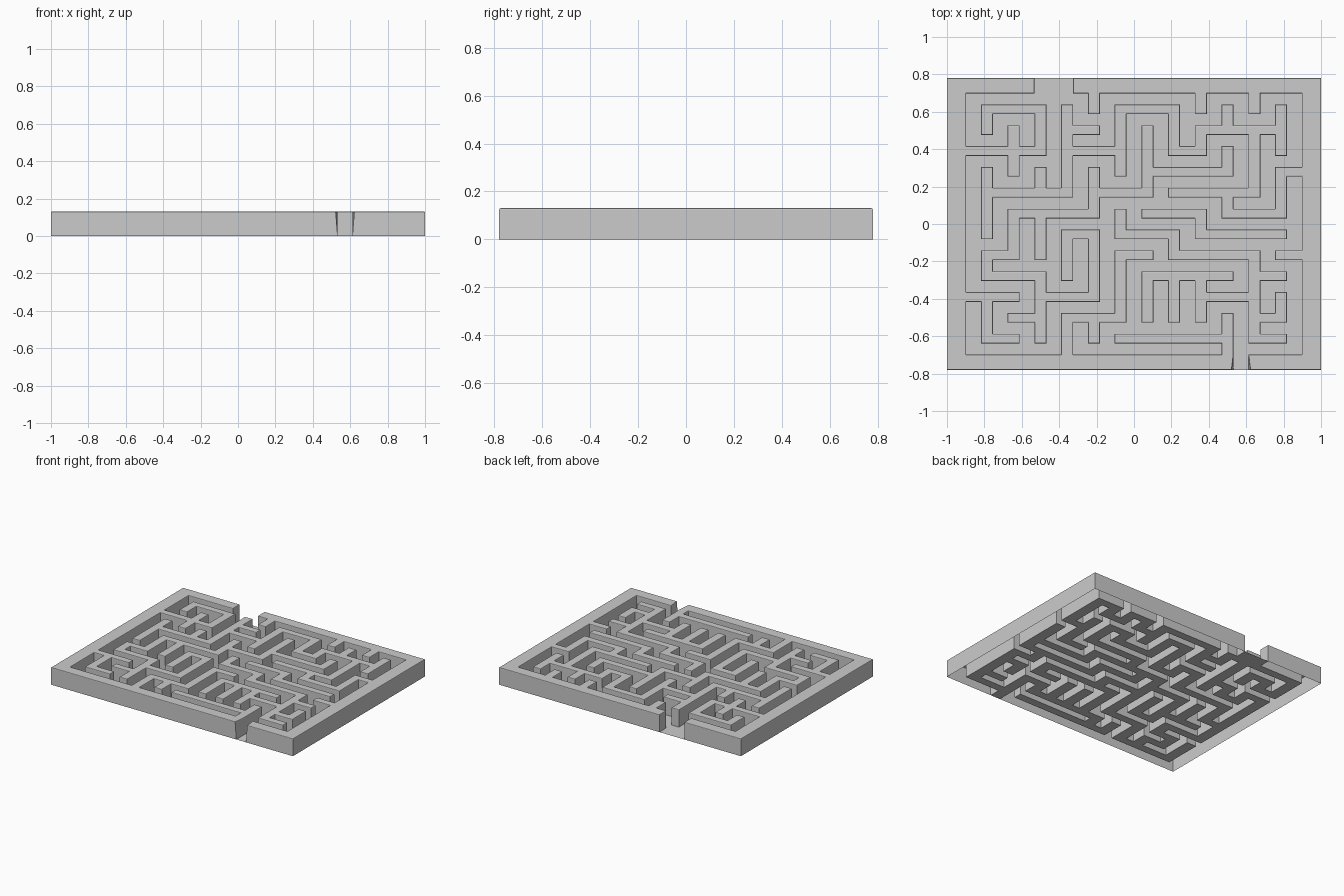
import bpy, bmesh

if "Cube" in bpy.data.objects:
    bpy.data.objects.remove(bpy.data.objects["Cube"])

# Maze map: passages to the east (12 per row) and to the south (13 per row)
EAST = ["----.---.-.-", ".-..-.-.-.-.", "-...-....-..", "-.-.-..--..-",
        ".-...-.---..", ".---.----.-.", "...--.--.---", "-....--.----",
        ".--...----.-", "--.-.....-.-", ".-.--....-..", ".-...----..-",
        "---.-----.--"]
SOUTH = ["|..|||..|||||", "||||.||||...|", "...|..||.||||", "|||||||...||.",
         "|...|..|...||", "||...||..|..|", "||||.|..|...|", "|.||||.|...|.",
         "|..||||...|.|", "..|..||||..||", "||.|..|||||.|", "|.||||....|.|"]
N, H = 13, 0.13


def grid_lines(half, channel, wall):
    start = -(N * channel + (N - 1) * wall) / 2
    out = [-half]
    for k in range(N):
        a = start + k * (channel + wall)
        out += [a, a + channel]
    return out + [half]


xs = grid_lines(1.0, 0.08, 0.063)
ys = [-v for v in grid_lines(0.78, 0.06, 0.0515)]   # row 0 is at the back

# Open (channel) tiles
S = 2 * N + 1
is_open = set()
for r in range(N):
    for c in range(N):
        i, j = 1 + 2 * c, 1 + 2 * r
        is_open.add((i, j))
        if c < N - 1 and EAST[r][c] == "-":
            is_open.add((i + 1, j))
        if r < N - 1 and SOUTH[r][c] == "|":
            is_open.add((i, j + 1))
is_open |= {(6, 0), (7, 0), (8, 0), (21, S - 1)}    # back and front gaps

bm = bmesh.new()
cache = {}


def vert(i, j, top):
    key = (i, j, top)
    if key not in cache:
        x = xs[i]
        if top and j == S and i in (21, 22):        # flared front gap
            x += -0.01 if i == 21 else 0.01
        cache[key] = bm.verts.new((x, ys[j], H if top else 0))
    return cache[key]


def is_wall(i, j):
    return 0 <= i < S and 0 <= j < S and (i, j) not in is_open


# Wall tops, channel floors and upright sides; the underside of walls is hollow
for i in range(S):
    for j in range(S):
        corners = [(i, j), (i, j + 1), (i + 1, j + 1), (i + 1, j)]
        w = is_wall(i, j)
        bm.faces.new([vert(a, b, w) for a, b in corners])
        if not w:
            continue
        sides = [(-1, 0), (0, 1), (1, 0), (0, -1)]
        for k, (di, dj) in enumerate(sides):
            if not is_wall(i + di, j + dj):
                p, q = corners[k], corners[(k + 1) % 4]
                bm.faces.new([vert(*q, True), vert(*p, True),
                              vert(*p, False), vert(*q, False)])

# Small rounding along the wall tops
rim = [e for e in bm.edges if len(e.link_faces) == 2
       and sorted(abs(f.normal.z) > 0.5 for f in e.link_faces) == [False, True]
       and all(v.co.z > H / 2 for v in e.verts)] if not bm.normal_update() else []
bmesh.ops.bevel(bm, geom=rim, offset=0.005, segments=2, profile=0.5,
                affect='EDGES', clamp_overlap=True)

mesh = bpy.data.meshes.new("maze_tray")
bm.to_mesh(mesh)
bm.free()
obj = bpy.data.objects.new("maze_tray", mesh)
bpy.context.collection.objects.link(obj)
